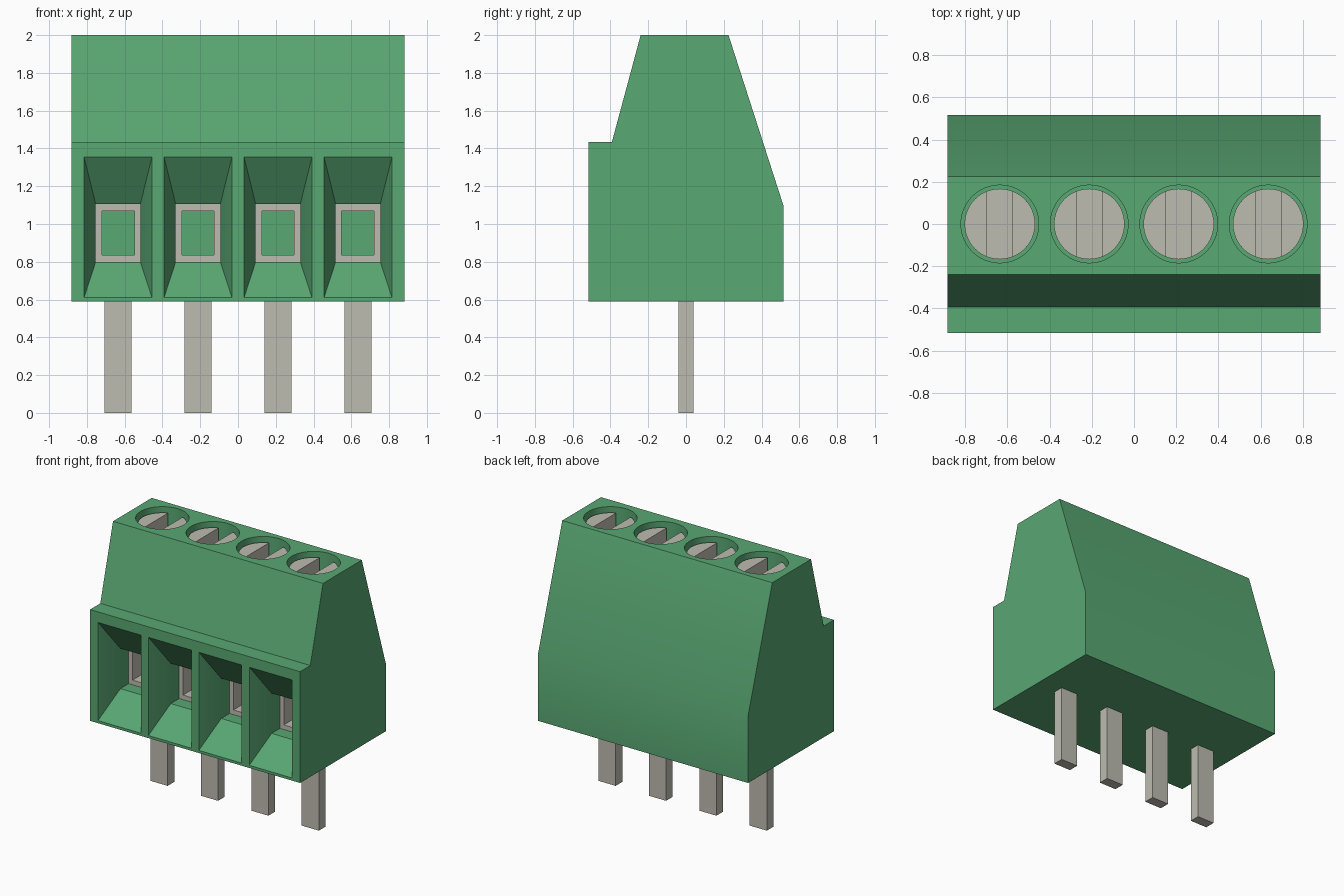
import bpy, bmesh, math

cube = bpy.data.objects.get("Cube")
if cube:
    bpy.data.objects.remove(cube, do_unlink=True)


def material(name, rgb):
    m = bpy.data.materials.new(name)
    m.use_nodes = True
    m.diffuse_color = (*rgb, 1)
    bsdf = m.node_tree.nodes["Principled BSDF"]
    bsdf.inputs["Base Color"].default_value = (*rgb, 1)
    bsdf.inputs["Roughness"].default_value = 0.6
    return m


green = material("green plastic", (0.100, 0.392, 0.172))
metal = material("light grey metal", (0.515, 0.503, 0.440))


def loft(bm, rings, cyclic=False):
    """Skin equal-length point rings; cap the ends unless cyclic."""
    vs = [[bm.verts.new(p) for p in r] for r in rings]
    n = len(vs[0])
    pairs = list(zip(vs, vs[1:])) + ([(vs[-1], vs[0])] if cyclic else [])
    faces = [bm.faces.new((a[i], a[(i + 1) % n], b[(i + 1) % n], b[i]))
             for a, b in pairs for i in range(n)]
    if not cyclic:
        faces += [bm.faces.new(vs[0]), bm.faces.new(vs[-1])]
    bmesh.ops.recalc_face_normals(bm, faces=faces)


def finish(name, bm, mat):
    me = bpy.data.meshes.new(name)
    bm.to_mesh(me)
    bm.free()
    me.materials.append(mat)
    ob = bpy.data.objects.new(name, me)
    bpy.context.collection.objects.link(ob)
    return ob


def smooth(ob):
    bpy.ops.object.select_all(action='DESELECT')
    ob.select_set(True)
    bpy.context.view_layer.objects.active = ob
    bpy.ops.object.shade_smooth_by_angle(angle=math.radians(30))


def rect(x, hw, y, z0, z1):
    """Upright rectangle in the plane at depth y."""
    return [(x - hw, y, z0), (x + hw, y, z0), (x + hw, y, z1), (x - hw, y, z1)]


def arc(x, r, z, a0, a1, n, closed=False):
    """Arc about the vertical axis of one terminal."""
    steps = n if closed else n - 1
    return [(x + r * math.cos(a0 + (a1 - a0) * i / steps),
             r * math.sin(a0 + (a1 - a0) * i / steps), z) for i in range(n)]


PITCH = 0.4235
centres = [(i - 1.5) * PITCH for i in range(4)]

# Housing: side profile drawn across the full width
profile = [(-0.515, 0.59), (0.515, 0.59), (0.515, 1.10), (0.225, 2.0),
           (-0.24, 2.0), (-0.392, 1.435), (-0.515, 1.435)]
bm = bmesh.new()
loft(bm, [[(x, y, z) for y, z in profile] for x in (-0.882, 0.882)])
housing = finish("housing", bm, green)

# Cutter: wire funnels with square channels, and round screw wells
bm = bmesh.new()
for x in centres:
    loft(bm, [rect(x, 0.18, -0.60, 0.61, 1.355),
              rect(x, 0.18, -0.515, 0.61, 1.355),
              rect(x, 0.118, -0.335, 0.80, 1.105),
              rect(x, 0.118, 0.235, 0.80, 1.105)])
    loft(bm, [arc(x, 0.184, z, 0, math.tau, 64, True) for z in (1.55, 2.1)])
cutter = finish("opening_cutter", bm, green)
cutter.hide_render = True

mod = housing.modifiers.new("openings", 'BOOLEAN')
mod.operation = 'DIFFERENCE'
mod.solver = 'EXACT'
mod.object = cutter
bpy.ops.object.select_all(action='DESELECT')
housing.select_set(True)
bpy.context.view_layer.objects.active = housing
bpy.ops.object.modifier_apply(modifier=mod.name)
bpy.data.objects.remove(cutter, do_unlink=True)
smooth(housing)

SCREW_R, SLOT, SCREW_TOP, SLOT_FLOOR = 0.167, 0.06, 1.962, 1.86
half = math.acos(SLOT / SCREW_R)

for k, x in enumerate(centres, 1):
    # Wire clamp: open square tube
    bm = bmesh.new()
    loft(bm, [rect(x, 0.118, -0.235, 0.80, 1.105),
              rect(x, 0.086, -0.235, 0.835, 1.07),
              rect(x, 0.086, 0.23, 0.835, 1.07),
              rect(x, 0.118, 0.23, 0.80, 1.105)], cyclic=True)
    finish(f"wire_clamp_{k}", bm, metal)

    # Screw: round shank with two half-round lands beside the slot
    bm = bmesh.new()
    loft(bm, [arc(x, SCREW_R, z, 0, math.tau, 64, True)
              for z in (1.54, SLOT_FLOOR)])
    for mid in (0, math.pi):
        loft(bm, [arc(x, SCREW_R, z, mid - half, mid + half, 28)
                  for z in (SLOT_FLOOR, SCREW_TOP)])
    smooth(finish(f"screw_{k}", bm, metal))

    # Solder pin
    bm = bmesh.new()
    loft(bm, [rect(x, 0.072, y, 0.0, 0.60) for y in (-0.04, 0.04)])
    finish(f"solder_pin_{k}", bm, metal)
